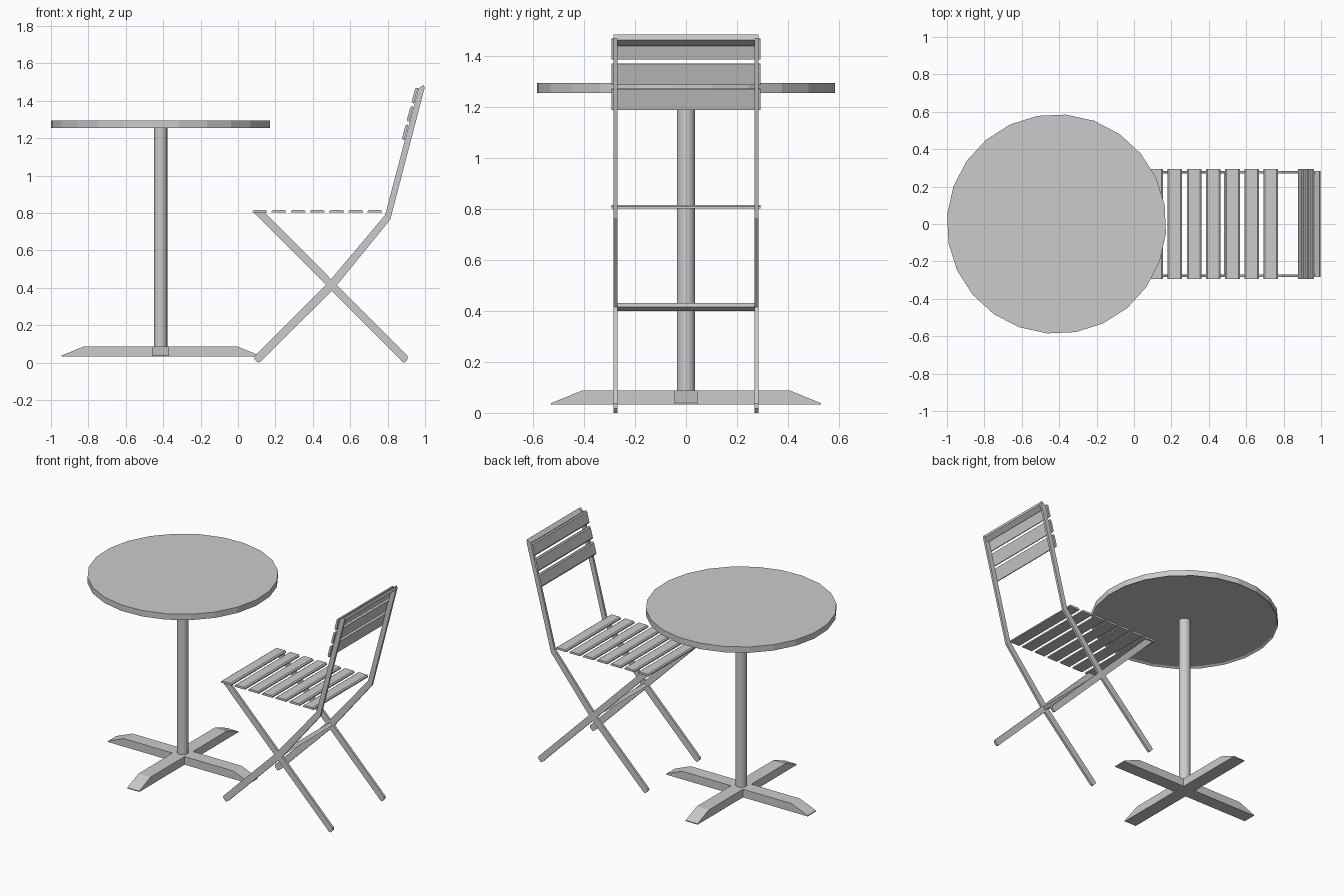
import bpy, bmesh, math
from mathutils import Matrix, Vector

if "Cube" in bpy.data.objects:
    bpy.data.objects.remove(bpy.data.objects["Cube"])

TX = -0.414  # table axis


def finish(name, bm, matrix=None):
    if matrix:
        bm.transform(matrix)
    bmesh.ops.recalc_face_normals(bm, faces=bm.faces)
    mesh = bpy.data.meshes.new(name)
    bm.to_mesh(mesh)
    bm.free()
    ob = bpy.data.objects.new(name, mesh)
    bpy.context.collection.objects.link(ob)
    return ob


def profile(name, pts, y0, y1, matrix=None):
    """Extrude an xz outline from y0 to y1."""
    bm = bmesh.new()
    face = bm.faces.new([bm.verts.new((x, y0, z)) for x, z in pts])
    ext = bmesh.ops.extrude_face_region(bm, geom=[face])
    verts = [g for g in ext["geom"] if isinstance(g, bmesh.types.BMVert)]
    bmesh.ops.translate(bm, verts=verts, vec=(0, y1 - y0, 0))
    return finish(name, bm, matrix)


def cylinder(name, r, z0, z1, sides, turn=0.0, lip=0.0):
    bm = bmesh.new()
    bmesh.ops.create_cone(bm, cap_ends=True, segments=sides, radius1=r, radius2=r, depth=z1 - z0)
    if lip:
        bottom = min(bm.faces, key=lambda f: f.calc_center_median().z)
        bmesh.ops.inset_region(bm, faces=[bottom], thickness=lip)
        bmesh.ops.translate(bm, verts=bottom.verts, vec=(0, 0, lip * 0.6))
    return finish(name, bm, Matrix.Translation((TX, 0, (z0 + z1) / 2)) @ Matrix.Rotation(turn, 4, 'Z'))


def slat(name, x, z, angle, width):
    """Wooden slat along y with chamfered long edges on its upper side."""
    w, t, c = width / 2, 0.007, 0.008
    pts = [(-w, -t), (w, -t), (w, t * 0.2), (w - c, t), (-w + c, t), (-w, t * 0.2)]
    return profile(name, pts, -0.293, 0.293,
                   Matrix.Translation((x, 0, z)) @ Matrix.Rotation(-angle, 4, 'Y'))


# Table top and column
cylinder("table_top", 0.587, 1.255, 1.295, 24, math.radians(10 - 7.5 + 7.5), lip=0.014)
cylinder("table_column", 0.036, 0.07, 1.265, 16)

# Cross-shaped table base with sloping ends
place = Matrix.Translation((TX, 0, 0))
profile("base_beam", [(-0.53, 0.032), (0.53, 0.032), (0.53, 0.038), (0.41, 0.087),
                      (-0.41, 0.087), (-0.53, 0.038)], -0.045, 0.045, place)
for side, turn in (("front", -90), ("back", 90)):
    profile("base_arm_" + side, [(0.045, 0.032), (0.53, 0.032), (0.53, 0.038), (0.41, 0.087),
                                 (0.045, 0.087)], -0.045, 0.045,
            place @ Matrix.Rotation(math.radians(turn), 4, 'Z'))

# Folding chair side frames: straight leg and bent back leg
front_leg = [(0.085, 0.803), (0.143, 0.803), (0.907, 0.036), (0.907, 0.018), (0.89, 0.0), (0.875, 0.008),
             (0.862, 0.022)]
back_leg = [(0.086, 0.022), (0.107, 0.0), (0.123, 0.008), (0.138, 0.022), (0.517, 0.4), (0.814, 0.765),
            (0.998, 1.47), (0.992, 1.485), (0.965, 1.467), (0.787, 0.79), (0.482, 0.428), (0.09, 0.036)]
for side, s in (("left", -1), ("right", 1)):
    profile("front_leg_" + side, front_leg, s * 0.269, s * 0.284)
    profile("back_leg_" + side, back_leg, s * 0.269, s * 0.284)

# Cross bars joining the frames
profile("stretcher", [(0.48, 0.415), (0.5, 0.4), (0.52, 0.415), (0.5, 0.431)], -0.27, 0.27)
profile("back_top_bar", [(0.962, 1.452), (0.968, 1.44), (0.998, 1.463), (0.992, 1.485)], -0.27, 0.27)

# Seat slats
for i in range(7):
    slat(f"seat_slat_{i + 1}", 0.116 + i * 0.1027, 0.809, 0, 0.078)

# Backrest slats, leaning with the uprights
lean = math.atan2(0.68, 0.178)
for i in range(3):
    z = 1.232 + i * 0.0985
    slat(f"back_slat_{i + 1}", 0.893 + (z - 1.232) * 0.262, z, lean, 0.084)
